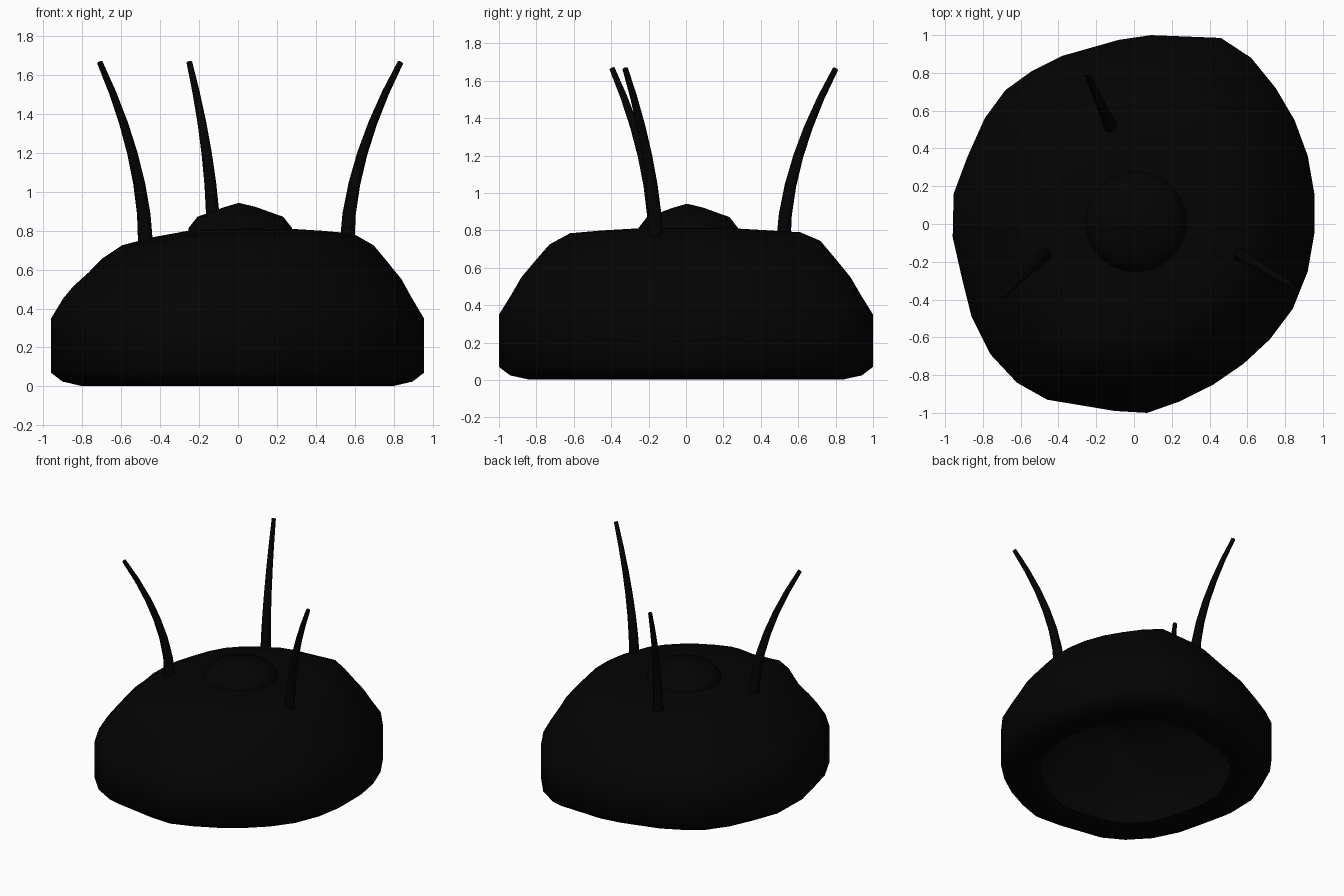
import bpy, bmesh, math
from mathutils import Vector

if "Cube" in bpy.data.objects:
    bpy.data.objects.remove(bpy.data.objects["Cube"])

mat = bpy.data.materials.new("black")
mat.diffuse_color = (0.001, 0.001, 0.001, 1)
mat.use_nodes = True
mat.node_tree.nodes["Principled BSDF"].inputs["Base Color"].default_value = mat.diffuse_color


def finish(bm, name, angle=40):
    bmesh.ops.recalc_face_normals(bm, faces=bm.faces)
    me = bpy.data.meshes.new(name)
    bm.to_mesh(me)
    bm.free()
    ob = bpy.data.objects.new(name, me)
    bpy.context.collection.objects.link(ob)
    me.materials.append(mat)
    bpy.ops.object.select_all(action='DESELECT')
    ob.select_set(True)
    bpy.context.view_layer.objects.active = ob
    bpy.ops.object.shade_smooth_by_angle(angle=math.radians(angle))
    return ob


def loft(name, rings, angle=40, start="cap", end="cap"):
    """Skin closed rings; each end is a fan to a point, a flat cap, or open (None)."""
    bm = bmesh.new()
    loops = [[bm.verts.new(p) for p in r] for r in rings]
    n = len(loops[0])
    for a, b in zip(loops, loops[1:]):
        for i in range(n):
            j = (i + 1) % n
            bm.faces.new((a[i], a[j], b[j], b[i]))
    for loop, tip in ((loops[0], start), (loops[-1], end)):
        if tip == "cap":
            bm.faces.new(loop)
        elif tip is not None:
            t = bm.verts.new(tip)
            for i in range(n):
                bm.faces.new((loop[i], loop[(i + 1) % n], t))
    return finish(bm, name, angle)


# Body: irregular outline carried from an open underside up a domed profile
outline = [(.09, 1), (.46, .985), (.62, .88), (.75, .72), (.85, .55), (.92, .36),
           (.955, .16), (.955, -.05), (.92, -.25), (.84, -.45), (.72, -.61),
           (.58, -.74), (.42, -.85), (.24, -.94), (.07, -1), (-.1, -.99),
           (-.46, -.93), (-.62, -.84), (-.76, -.69), (-.86, -.49), (-.91, -.29),
           (-.96, -.07), (-.955, .16), (-.88, .36), (-.79, .56), (-.68, .71),
           (-.54, .81), (-.38, .89), (-.08, .975)]
profile = [(.7, .02), (.84, .003), (.94, .025), (1, .07), (1, .35), (.935, .455),
           (.88, .55), (.8, .645), (.73, .725), (.62, .785), (.45, .8), (.28, .81)]
lumps = [((-.33, -.72), .07, .09), ((.35, .74), .02, .09)]


def body_point(x, y, s, z):
    px, py = x * s, y * s
    if z > .45:
        z -= .06 * max(0, -px) / .6 * min(1, s / .6) * min(1, (z - .45) / .25)
        if z > .58:
            for (lx, ly), h, w in lumps:
                z += h * math.exp(-((px - lx) ** 2 + (py - ly) ** 2) / (2 * w * w))
    return (px, py, z)


rings = [[body_point(x, y, s, z) for x, y in outline] for s, z in profile]
loft("body", rings, 60, start=None, end=(0, 0, .815))

# Low cap in the middle of the top
cap_profile = [(.27, .79), (.265, .815), (.22, .872), (.16, .893), (.08, .922)]
cap = [[(.012 + r * math.cos(i * math.tau / 24), .012 + r * math.sin(i * math.tau / 24), z)
        for i in range(24)] for r, z in cap_profile]
loft("top_cap", cap, 40, start=None, end=(.005, .005, .943))

# Three curved, tapering spines leaning outward
spines = {"front_left_spine": ((-.475, -.165), (-.71, -.395)),
          "front_right_spine": ((.56, -.16), (.835, -.325)),
          "back_spine": ((-.125, .52), (-.25, .80))}
Z0, Z1, STEPS, SIDES = .73, 1.665, 6, 10
for name, (b, t) in spines.items():
    b, t = Vector(b), Vector(t)
    d = t - b
    rings = []
    for k in range(STEPS + 1):
        u = k / STEPS
        c = b + d * u ** 1.8
        tangent = Vector((*(d * 1.8 * u ** .8), Z1 - Z0)).normalized()
        side = Vector((-d.y, d.x, 0)).normalized()
        other = tangent.cross(side)
        centre = Vector((c.x, c.y, Z0 + (Z1 - Z0) * u))
        r = .039 - .024 * u
        rings.append([centre + r * (math.cos(a) * side + math.sin(a) * other)
                      for a in (i * math.tau / SIDES for i in range(SIDES))])
    loft(name, rings, 45)
